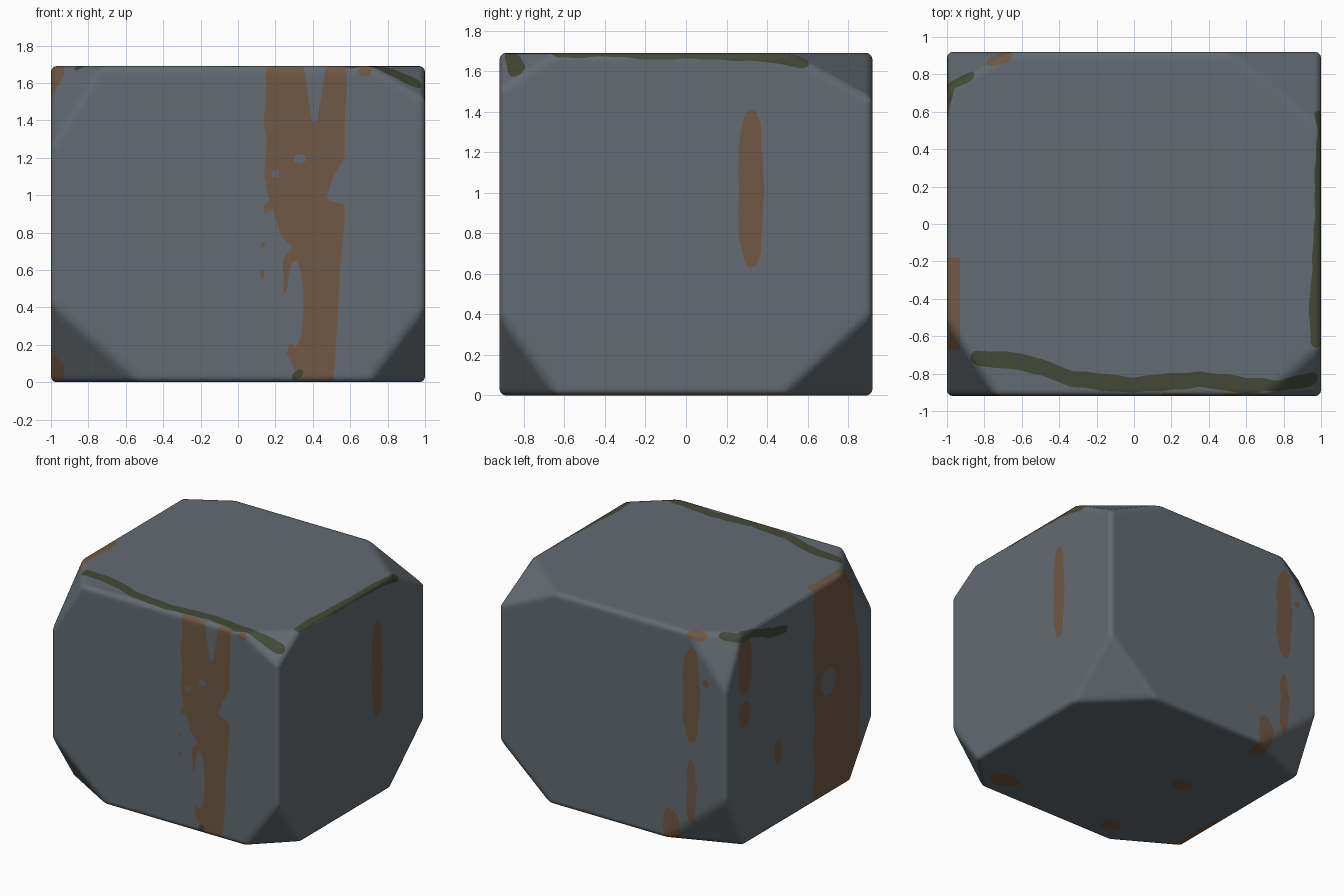
import bpy, bmesh, math
from mathutils import Vector

if "Cube" in bpy.data.objects:
    bpy.data.objects.remove(bpy.data.objects["Cube"])

W, D, H = 1.0, 0.92, 1.69
GRID = 0.03

# ---------- block: box with eight uneven corner cuts (x side, y side, top) -> cut lengths
CUTS = {(-1, -1, 0): (.48, .28, .42), (1, -1, 0): (.30, .29, .40),
        (1, 1, 0): (.45, .44, .40), (-1, 1, 0): (.54, .22, .44),
        (-1, -1, 1): (.27, .40, .43), (1, -1, 1): (.31, .27, .18),
        (1, 1, 1): (.50, .42, .23), (-1, 1, 1): (.34, .20, .40)}

bm = bmesh.new()
for (sx, sy, top), (dx, dy, dz) in CUTS.items():
    z, inward = (H, -1) if top else (0, 1)
    bm.verts.new((sx * (W - dx), sy * D, z))
    bm.verts.new((sx * W, sy * (D - dy), z))
    bm.verts.new((sx * W, sy * D, z + inward * dz))
bmesh.ops.convex_hull(bm, input=bm.verts[:])
bmesh.ops.dissolve_limit(bm, angle_limit=0.01, verts=bm.verts[:], edges=bm.edges[:])
bmesh.ops.bevel(bm, geom=bm.edges[:], offset=0.03, segments=3, profile=0.5, affect='EDGES')

# fine grid so that paint outlines can be cut into the surface
for axis, lo, hi in ((0, -W, W), (1, -D, D), (2, 0, H)):
    no = Vector([float(i == axis) for i in range(3)])
    pos = lo + 0.0137
    while pos < hi:
        bmesh.ops.bisect_plane(bm, geom=bm.verts[:] + bm.edges[:] + bm.faces[:],
                               plane_co=no * pos, plane_no=no, dist=1e-5)
        pos += GRID
bmesh.ops.triangulate(bm, faces=bm.faces[:])


# ---------- paint outlines: functions that are positive inside the paint
def lerp(table, t):
    """Value of a (position, value) table, positions falling."""
    for (a, va), (b, vb) in zip(table, table[1:]):
        if t >= b:
            return va + (vb - va) * min(max((a - t) / (a - b), 0), 1)
    return table[-1][1]


def spot(u, v, cu, cv, ru, rv, power=2):
    r = (abs((u - cu) / ru) ** power + abs((v - cv) / rv) ** power) ** (1 / power)
    return (1 - r) * min(ru, rv)


def wobble(t, size):
    return size * (math.sin(t * 17) + 0.6 * math.sin(t * 41 + 1))


def trail(p, pts, radius):
    """Rounded stripe along a path near the surface."""
    best = 9
    for a, b in zip(pts, pts[1:]):
        a, b = Vector(a), Vector(b)
        t = min(max((p - a).dot(b - a) / (b - a).length_squared, 0), 1)
        best = min(best, (p - a.lerp(b, t)).length)
    return radius + wobble(p.x + p.y, 0.003) - best


FRONT_L = [(1.69, .15), (1.5, .15), (1.4, .135), (1.3, .155), (1.1, .14), (.97, .17),
           (.78, .23), (.72, .29), (.66, .24), (.4, .245), (.25, .285), (.15, .26), (0, .34)]
FRONT_R = [(1.69, .58), (1.55, .58), (1.4, .57), (1.2, .57), (1.1, .51), (.98, .47),
           (.965, .51), (1.03 - .08, .57), (.85, .57), (.6, .545), (.3, .53), (0, .51)]
FRONT_HOLES = [(.33, 1.195, .035, .026), (.20, 1.115, .022, .022), (.305, .42, .045, .23)]
FRONT_SPOTS = [(.15, .93, .012, .03), (.135, .73, .012, .03), (.13, .58, .01, .04),
               (.68, 1.665, .035, .03)]
SIDE_L = [(1.69, -.67), (1.4, -.68), (1.1, -.74), (.8, -.77), (0, -.74)]
LEFT_SPOTS = [(.69, 1.43, .085, .23), (.69, 1.04, .07, .10), (.27, .58, .045, .09)]
BACK_SPOTS = [(-.69, 1.2, .075, .38), (-.69, .42, .042, .26), (-.82, 1.32, .03, .03),
              (-.51, .10, .07, .15)]
BOTTOM_SPOTS = [(-.39, -.73, .08, .07), (-.41, .06, .08, .07), (.65, -.73, .13, .09)]


def rust(p):
    x, y, z = p
    fields = []
    if y < -.6:   # front runs
        run = min(x - lerp(FRONT_L, z), lerp(FRONT_R, z) - x)
        run = min(run, abs(x - .41) - (z - 1.31) * .16)         # forked top
        for h in FRONT_HOLES:
            run = min(run, -spot(x, z, *h))
        run = max([run] + [spot(x, z, *s) for s in FRONT_SPOTS])
        fields.append(min(run, -.9 - y))
    if x < -.6:   # left wide run and spots
        run = min(y - lerp(SIDE_L, z), -.18 + wobble(z, .012) - y,
                  -spot(y, z, -.365, .9, .09, .11))
        run = max([run] + [spot(y, z, *s, 3) for s in LEFT_SPOTS])
        fields.append(min(run, -.93 - x))
    if x > .6:    # right streak
        fields.append(min(spot(y + wobble(z, .003), z, .32, 1.02, .062, .39, 2.6), x - .9))
    if y > .6:    # back streaks
        run = max(spot(x + wobble(z, .006), z, *s, 2.4) for s in BACK_SPOTS)
        fields.append(min(run, y - .76))
        fields.append(trail(p, [(-.76, .89, 1.68), (-.69, .91, 1.68)], .045))
    if z < .3:    # underside spots
        run = max(spot(x + wobble(y, .01), y, *s) for s in BOTTOM_SPOTS)
        fields.append(min(run, .08 - z))
    return max(fields, default=-1)


MOSS_TRAILS = [
    ([(-.84, -.72, 1.69), (-.6, -.735, 1.69), (-.48, -.77, 1.69), (-.33, -.83, 1.69),
      (0, -.86, 1.69), (.35, -.83, 1.69), (.6, -.865, 1.68), (.8, -.85, 1.645),
      (.94, -.83, 1.60)], .043),
    ([(.975, -.63, 1.69), (.97, -.4, 1.69), (.99, -.15, 1.69), (1, .2, 1.69),
      (1, .4, 1.675), (1, .58, 1.65)], .032),
    ([(-.88, .79, 1.67), (-.98, .74, 1.66), (-1, .6, 1.65), (-1, .35, 1.56),
      (-1, .18, 1.525)], .034),
    ([(.31, -.92, .03), (.33, -.92, .05)], .018)]


def moss(p):
    if .08 < p.z < 1.4:
        return -1
    return max(trail(p, pts, r) for pts, r in MOSS_TRAILS)


def paint(field, index):
    """Cut the outline of a field into the triangles and colour its inside."""
    val = {v: field(v.co) for v in bm.verts}
    new = set()
    for e in bm.edges[:]:
        a, b = e.verts
        if (val[a] > 0) == (val[b] > 0):
            continue
        lo, hi = 0.0, 1.0
        for _ in range(10):
            mid = (lo + hi) / 2
            if (field(a.co.lerp(b.co, mid)) > 0) == (val[a] > 0):
                lo = mid
            else:
                hi = mid
        _, v = bmesh.utils.edge_split(e, a, min(max(lo, .03), .97))
        new.add(v)
    for f in bm.faces[:]:
        cut = [v for v in f.verts if v in new]
        if len(cut) == 2:
            bmesh.utils.face_split(f, cut[0], cut[1])
    for f in bm.faces:
        old = [val[v] for v in f.verts if v not in new]
        if old and max(old) > 0:
            f.material_index = index
    bmesh.ops.triangulate(bm, faces=[f for f in bm.faces if len(f.verts) > 3])


paint(rust, 1)
paint(moss, 2)
bmesh.ops.recalc_face_normals(bm, faces=bm.faces[:])

# ---------- object and colours
mesh = bpy.data.meshes.new("weathered_block")
bm.to_mesh(mesh)
bm.free()
for name, col in (("slate_grey", (.125, .146, .164, 1)), ("rust_brown", (.160, .098, .060, 1)),
                  ("dark_moss", (.056, .066, .039, 1))):
    mat = bpy.data.materials.new(name)
    mat.diffuse_color = col
    mat.use_nodes = True
    mat.node_tree.nodes["Principled BSDF"].inputs["Base Color"].default_value = mat.diffuse_color
    mesh.materials.append(mat)
block = bpy.data.objects.new("weathered_block", mesh)
bpy.context.collection.objects.link(block)
bpy.context.view_layer.objects.active = block
block.select_set(True)
bpy.ops.object.shade_smooth_by_angle(angle=math.radians(40))
